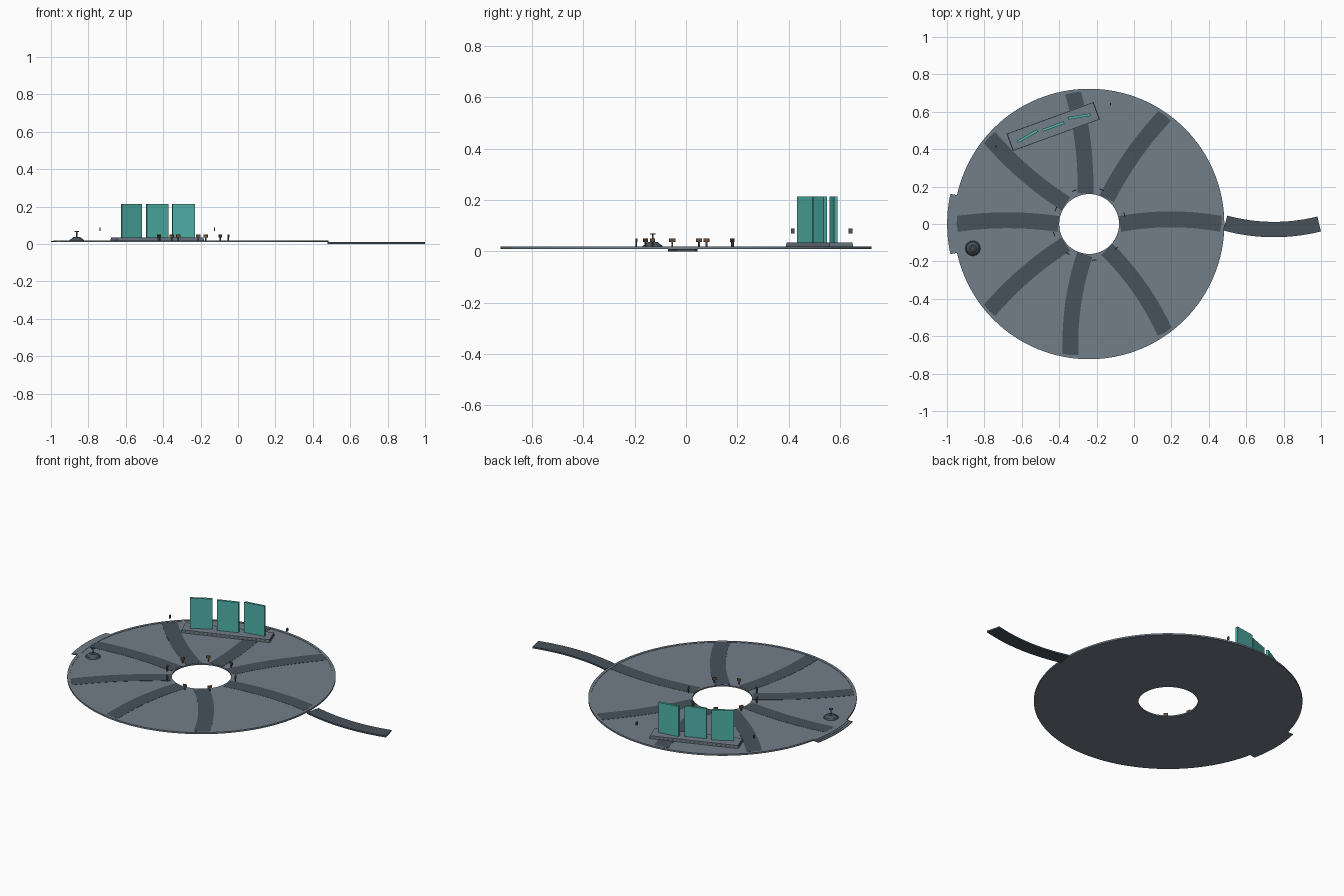
import bpy, bmesh
from math import sin, cos, pi, radians, hypot
from mathutils import Matrix, Vector

if "Cube" in bpy.data.objects:
    bpy.data.objects.remove(bpy.data.objects["Cube"])

CX = -0.24


def material(name, rgb):
    m = bpy.data.materials.new(name)
    m.diffuse_color = (*rgb, 1)
    m.use_nodes = True
    m.node_tree.nodes["Principled BSDF"].inputs["Base Color"].default_value = m.diffuse_color
    return m


SLATE = material("slate", (0.17, 0.21, 0.25))
DARK = material("dark_slate", (0.065, 0.085, 0.105))
TEAL = material("teal", (0.08, 0.45, 0.40))
BROWN = material("brown", (0.16, 0.08, 0.04))


def finish(bm, name, mat):
    bmesh.ops.recalc_face_normals(bm, faces=bm.faces)
    me = bpy.data.meshes.new(name)
    bm.to_mesh(me)
    bm.free()
    ob = bpy.data.objects.new(name, me)
    bpy.context.collection.objects.link(ob)
    me.materials.append(mat)
    return ob


def sweep(name, left, right, z0, z1, mat, closed=False):
    """Flat slab between two matching edge paths."""
    bm = bmesh.new()
    rows = [[bm.verts.new((*p, z)) for p, z in ((a, z0), (b, z0), (b, z1), (a, z1))]
            for a, b in zip(left, right)]
    n = len(rows)
    for i in range(n if closed else n - 1):
        r, s = rows[i], rows[(i + 1) % n]
        for k in range(4):
            bm.faces.new((r[k], r[(k + 1) % 4], s[(k + 1) % 4], s[k]))
    if not closed:
        bm.faces.new(rows[0])
        bm.faces.new(rows[-1])
    return finish(bm, name, mat)


def arc(r, a0, a1, n):
    return [(CX + r * cos(a0 + (a1 - a0) * i / n), r * sin(a0 + (a1 - a0) * i / n))
            for i in range(n + 1)]


def ring(name, r0, r1, z0, z1, mat, n=128):
    return sweep(name, arc(r0, 0, 2 * pi, n)[:-1], arc(r1, 0, 2 * pi, n)[:-1], z0, z1, mat, True)


def curved_strip(name, p0, p1, bulge, width, z0, z1, mat, n=20):
    """Gently bowed road strip; positive bulge bows to the left of travel."""
    d = Vector(p1) - Vector(p0)
    nrm = Vector((-d.y, d.x)).normalized()
    left, right = [], []
    for i in range(n + 1):
        t = i / n
        c = Vector(p0) + d * t + nrm * bulge * 4 * t * (1 - t)
        tan = d + nrm * bulge * 4 * (1 - 2 * t)
        side = Vector((-tan.y, tan.x)).normalized() * width / 2
        left.append(tuple(c + side))
        right.append(tuple(c - side))
    return sweep(name, left, right, z0, z1, mat)


def box(name, loc, size, angle, mat):
    bm = bmesh.new()
    m = Matrix.Translation(loc) @ Matrix.Rotation(angle, 4, 'Z') @ Matrix.Diagonal((*size, 1))
    bmesh.ops.create_cube(bm, size=1, matrix=m)
    return finish(bm, name, mat)


def cone(name, loc, r0, r1, h, mat, n=24):
    bm = bmesh.new()
    bmesh.ops.create_cone(bm, cap_ends=True, segments=n, radius1=r0, radius2=r1, depth=h,
                          matrix=Matrix.Translation((loc[0], loc[1], loc[2] + h / 2)))
    return finish(bm, name, mat)


def polar(r, deg):
    return (CX + r * cos(radians(deg)), r * sin(radians(deg)))


# Plaza disc and raised edge
ring("plaza_disc", 0.16, 0.715, 0.010, 0.0175, SLATE)
ring("outer_rim", 0.708, 0.723, 0.010, 0.0195, SLATE)

# Radial paths
bows = {0: 0.025, 55: 0.02, 97: -0.02, 139: 0.02, 180: -0.02, 221: -0.02, 262: -0.025, 305: 0.025}
for i, (deg, bow) in enumerate(bows.items()):
    curved_strip(f"radial_path_{i}", polar(0.165, deg), polar(0.708, deg), bow, 0.085,
                 0.012, 0.0185, DARK)

# Approach road outside the disc
curved_strip("approach_road", (0.488, 0.005), (0.99, 0.0), -0.032, 0.082, 0.0, 0.009, DARK)

# Curved entry steps on the left
for i in range(3):
    r = 0.722 + 0.012 * i
    a = radians(12.3)
    sweep(f"entry_step_{i}", arc(r, pi - a, pi + a, 16), arc(r + 0.013, pi - a, pi + a, 16),
          0.010, 0.0195 - 0.0025 * i, SLATE)

# Small signs around the central hole
for i, deg in enumerate((15, 70, 114, 156, 196, 234, 278, 318)):
    x, y = polar(0.195, deg)
    box(f"sign_post_{i}", (x, y, 0.029), (0.005, 0.006, 0.024), radians(deg), DARK)
    box(f"sign_board_{i}", (x, y, 0.043), (0.005, 0.024, 0.015), radians(deg), BROWN)

# Panel plinth and teal panels
box("panel_plinth_base", (-0.432, 0.521, 0.021), (0.495, 0.098, 0.010), radians(20), SLATE)
box("panel_plinth", (-0.432, 0.521, 0.029), (0.490, 0.096, 0.012), radians(20), SLATE)
for i, (x, y, deg) in enumerate(((-0.57, 0.469, 30), (-0.431, 0.522, 20), (-0.291, 0.575, 9))):
    box(f"teal_panel_{i}", (x, y, 0.124), (0.122, 0.014, 0.18), radians(deg), TEAL)

# Floating markers beside the panels
for i, (x, y) in enumerate(((-0.738, 0.416), (-0.125, 0.641))):
    box(f"marker_{i}", (x, y, 0.079), (0.005, 0.014, 0.019), 0, DARK)

# Stepped mound with a small topped pole
px, py = -0.862, -0.13
cone("mound_base", (px, py, 0.017), 0.041, 0.036, 0.007, DARK)
cone("mound_top", (px, py, 0.024), 0.034, 0.018, 0.013, DARK)
cone("pole", (px, py, 0.035), 0.003, 0.003, 0.031, DARK, 10)
cone("pole_cap", (px, py, 0.065), 0.011, 0.011, 0.005, DARK, 12)
